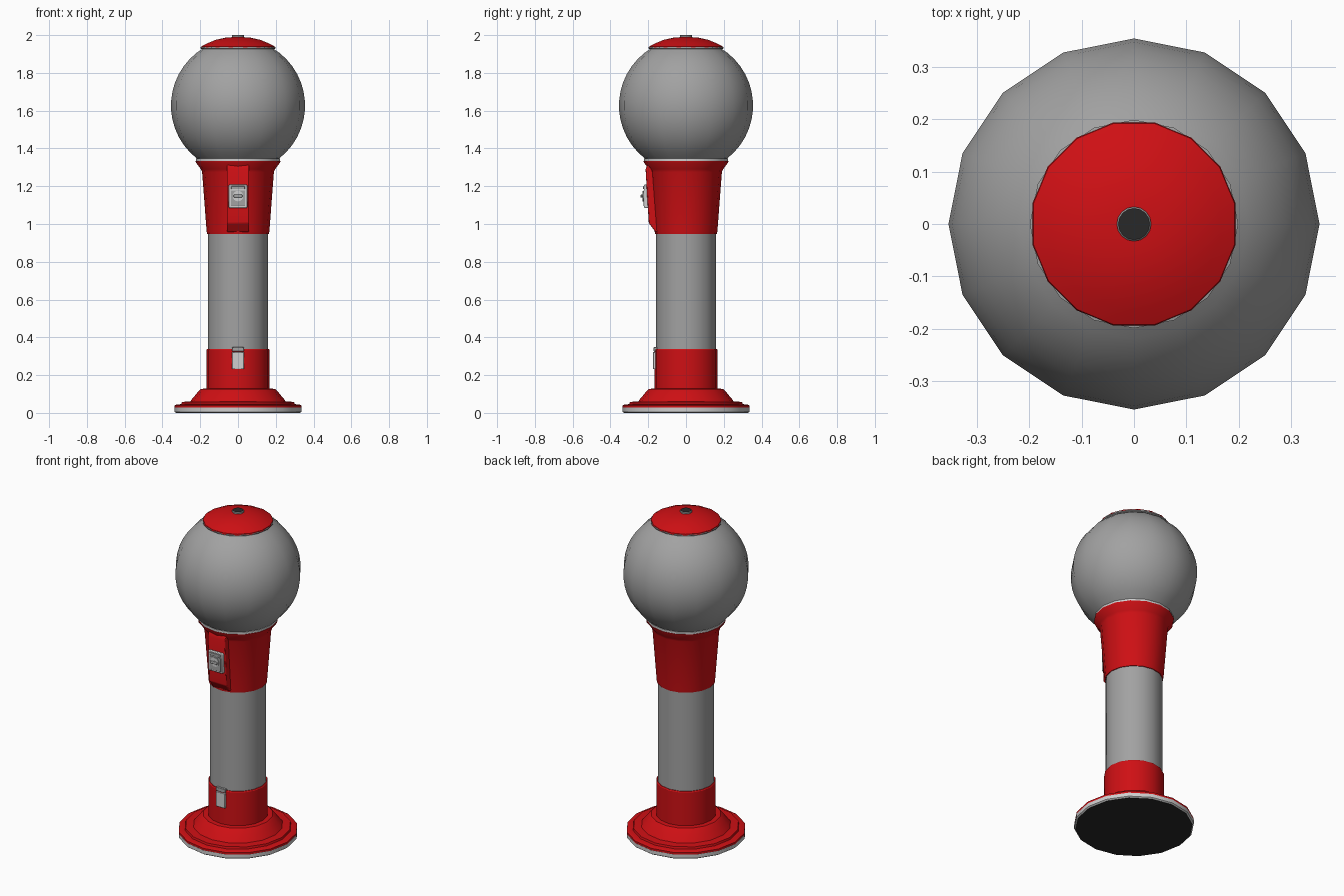
import bpy, bmesh, math

if "Cube" in bpy.data.objects:
    bpy.data.objects.remove(bpy.data.objects["Cube"])

def mat(name, rgb):
    m = bpy.data.materials.new(name)
    m.diffuse_color = (*rgb, 1)
    m.use_nodes = True
    m.node_tree.nodes["Principled BSDF"].inputs["Base Color"].default_value = m.diffuse_color
    return m

RED = mat("red", (0.62, 0.005, 0.007))
GREY = mat("grey", (0.36, 0.36, 0.36))
SILVER = mat("silver", (0.62, 0.62, 0.62))
BLACK = mat("black", (0.022, 0.022, 0.022))
N = 16

def finish(name, bm, mats, bevel=0):
    bmesh.ops.recalc_face_normals(bm, faces=bm.faces)
    me = bpy.data.meshes.new(name)
    bm.to_mesh(me)
    bm.free()
    for m in mats:
        me.materials.append(m)
    ob = bpy.data.objects.new(name, me)
    bpy.context.collection.objects.link(ob)
    if bevel:
        b = ob.modifiers.new("bevel", 'BEVEL')
        b.width = bevel
        b.segments = 2
    bpy.ops.object.select_all(action='DESELECT')
    bpy.context.view_layer.objects.active = ob
    ob.select_set(True)
    bpy.ops.object.shade_smooth_by_angle(angle=math.radians(30))
    return ob

def lathe(name, prof, mats, offset=0.0, n=N, rule=None):
    """Turn (radius, z) points about z and close both ends."""
    bm = bmesh.new()
    rings = []
    for r, z in prof:
        rings.append([bm.verts.new((r * math.cos(2 * math.pi * (i + offset) / n),
                                    r * math.sin(2 * math.pi * (i + offset) / n), z)) for i in range(n)])
    for a, b in zip(rings, rings[1:]):
        for i in range(n):
            j = (i + 1) % n
            bm.faces.new((a[i], a[j], b[j], b[i]))
    bm.faces.new(rings[0])
    bm.faces.new(rings[-1])
    if rule:
        for f in bm.faces:
            f.material_index = rule(f.calc_center_median())
    return finish(name, bm, mats)

def box(name, x, y, z, m, bevel=0):
    bm = bmesh.new()
    bmesh.ops.create_cube(bm, size=1)
    for v in bm.verts:
        v.co = (x[v.co.x > 0], y[v.co.y > 0], z[v.co.z > 0])
    return finish(name, bm, [m], bevel)

def side_extrude(name, prof, hw, m, bevel=0):
    """Extrude a (y, z) outline across x."""
    bm = bmesh.new()
    f = bm.faces.new([bm.verts.new((-hw, y, z)) for y, z in prof])
    ext = bmesh.ops.extrude_face_region(bm, geom=[f])
    for v in ext['geom']:
        if isinstance(v, bmesh.types.BMVert):
            v.co.x = hw
    return finish(name, bm, [m], bevel)

def front_disc(name, r, y0, y1, z, m, n=16):
    ob = lathe(name, [(r, 0), (r, y1 - y0)], [m], n=n)
    ob.rotation_euler.x = -math.pi / 2
    ob.location = (0, y0, z)
    return ob

# base: silver rim with black underside, stepped red foot
lathe("base_rim", [(0.328, 0), (0.336, 0.006), (0.336, 0.028), (0.325, 0.028)], [SILVER, BLACK],
      rule=lambda c: 1 if c.z < 0.001 else 0)
lathe("base_foot", [(0.335, 0.028), (0.335, 0.040), (0.325, 0.045), (0.300, 0.046), (0.297, 0.058),
                    (0.252, 0.061), (0.243, 0.074), (0.225, 0.095), (0.207, 0.118),
                    (0.196, 0.127), (0.168, 0.129)], [RED])
# column
lathe("lower_collar", [(0.168, 0.125), (0.168, 0.333), (0.164, 0.339), (0.155, 0.339)], [RED])
lathe("column", [(0.160, 0.33), (0.160, 0.955)], [GREY])
# upper housing
lathe("housing", [(0.155, 0.947), (0.164, 0.948), (0.166, 0.96), (0.190, 1.275), (0.196, 1.29),
                  (0.223, 1.325), (0.225, 1.334), (0.21, 1.336)], [RED])
lathe("globe_lower_ring", [(0.222, 1.334), (0.222, 1.347), (0.21, 1.350)], [SILVER])
# globe
prof = []
for i in range(15):
    a = math.radians(-52 + 112 * i / 14)
    prof.append((0.355 * math.cos(a), 1.627 + 0.355 * math.sin(a)))
lathe("globe", prof, [GREY])
# lid
lathe("globe_upper_ring", [(0.190, 1.925), (0.199, 1.930), (0.199, 1.936), (0.190, 1.938)], [GREY])
lathe("lid", [(0.198, 1.934), (0.196, 1.941), (0.165, 1.957), (0.120, 1.975), (0.070, 1.986),
              (0.030, 1.989)], [RED], offset=0.5)
lathe("lid_knob", [(0.033, 1.982), (0.033, 1.997), (0.030, 2.0)], [GREY, BLACK],
      rule=lambda c: 1 if c.z > 1.9985 else 0)

# front panel with slanted lower lip
side_extrude("front_panel", [(-0.10, 0.958), (-0.162, 0.958), (-0.197, 1.005),
                             (-0.214, 1.29), (-0.205, 1.312), (-0.10, 1.312)], 0.059, RED, 0.005)
# coin mechanism
box("coin_plate", (-0.049, 0.049), (-0.222, -0.19), (1.085, 1.208), SILVER, 0.004)
box("coin_inset", (-0.038, 0.038), (-0.225, -0.20), (1.095, 1.178), GREY, 0.002)
box("coin_slot_block", (-0.036, 0.036), (-0.227, -0.20), (1.184, 1.200), GREY, 0.002)
front_disc("turn_disc", 0.028, -0.229, -0.21, 1.148, SILVER)
front_disc("turn_shaft", 0.008, -0.236, -0.22, 1.148, GREY, 8)
box("turn_handle", (-0.024, 0.024), (-0.242, -0.233), (1.141, 1.155), SILVER, 0.003)

# lower door and latch on the collar
box("lower_door", (-0.031, 0.031), (-0.174, -0.15), (0.232, 0.322), SILVER, 0.002)
box("door_latch", (-0.031, 0.031), (-0.171, -0.15), (0.326, 0.348), GREY, 0.002)
